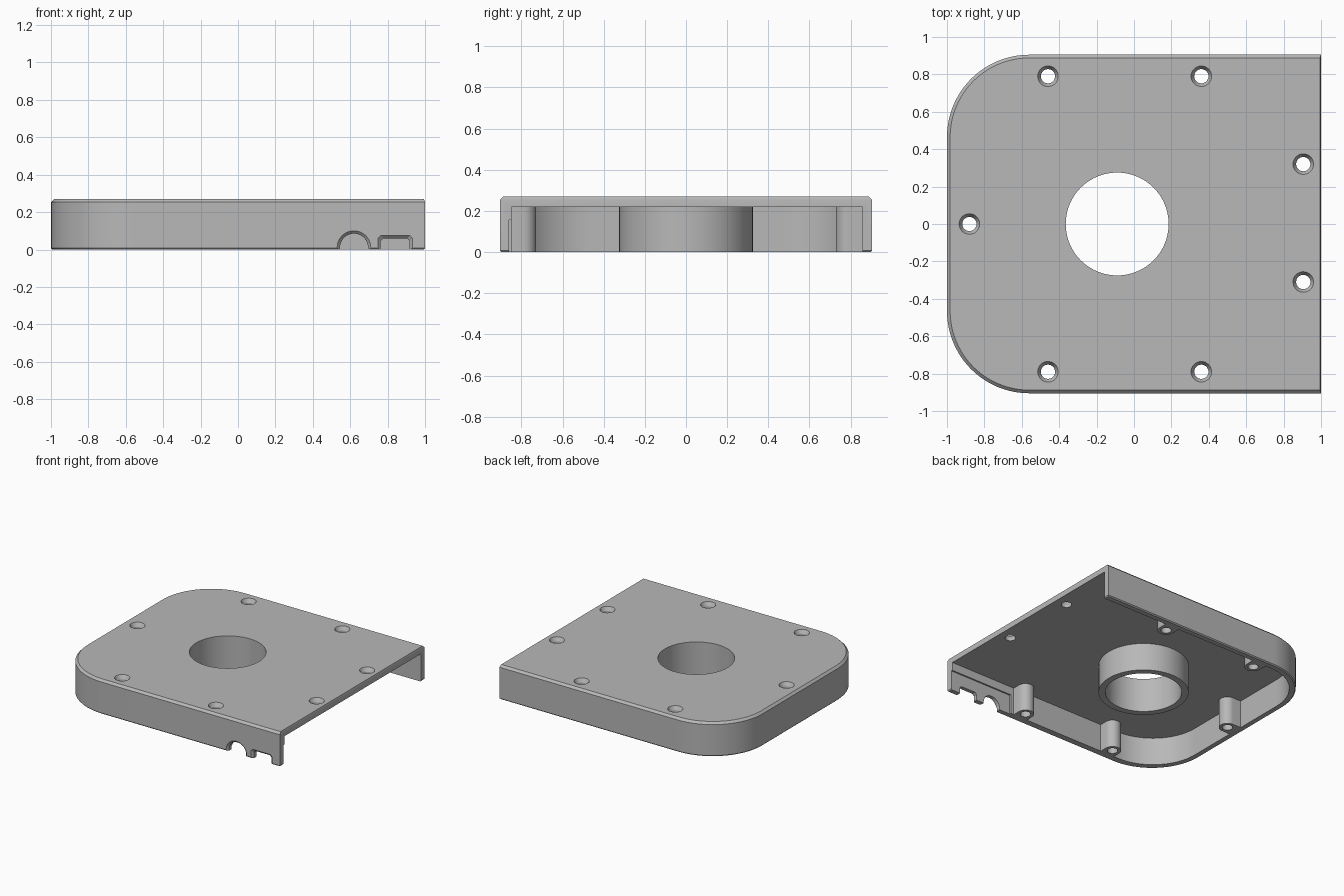
import bpy, bmesh, math

cube = bpy.data.objects.get("Cube")
if cube:
    bpy.data.objects.remove(cube)

grey = bpy.data.materials.new("light_grey")
grey.use_nodes = True
COLOUR = (0.48, 0.48, 0.48, 1)
grey.diffuse_color = COLOUR
grey.node_tree.nodes["Principled BSDF"].inputs["Base Color"].default_value = COLOUR


def loft(name, rings):
    """Solid through a stack of matching closed rings."""
    bm = bmesh.new()
    loops = [[bm.verts.new(p) for p in ring] for ring in rings]
    n = len(loops[0])
    for a, b in zip(loops, loops[1:]):
        for i in range(n):
            j = (i + 1) % n
            bm.faces.new((a[i], a[j], b[j], b[i]))
    bm.faces.new(loops[0])
    bm.faces.new(loops[-1])
    bmesh.ops.recalc_face_normals(bm, faces=bm.faces)
    mesh = bpy.data.meshes.new(name)
    bm.to_mesh(mesh)
    bm.free()
    mesh.materials.append(grey)
    ob = bpy.data.objects.new(name, mesh)
    bpy.context.collection.objects.link(ob)
    return ob


def cut(target, cutter):
    """Subtract the cutter and throw it away."""
    mod = target.modifiers.new("cut", 'BOOLEAN')
    mod.operation, mod.solver, mod.object = 'DIFFERENCE', 'EXACT', cutter
    bpy.context.view_layer.objects.active = target
    bpy.ops.object.modifier_apply(modifier=mod.name)
    bpy.data.objects.remove(cutter)


def outline(z, inset, x_end, front=0.0):
    """Plan shape: straight at +x, two large round corners at -x."""
    left, back, fr = -1 + inset, 0.905 - inset, -0.905 + inset + front
    r = 0.44 - inset
    pts = [(x_end, fr, z), (x_end, back, z)]
    for cy, start in ((back - r, 90), (fr + r, 180)):
        for k in range(25):
            a = math.radians(start + 90 * k / 24)
            pts.append((left + r + r * math.cos(a), cy + r * math.sin(a), z))
    return pts


def circle(x, y, z, r, n=48):
    return [(x + r * math.cos(2 * math.pi * k / n),
             y + r * math.sin(2 * math.pi * k / n), z) for k in range(n)]


def tube(x, y, z0, z1, r, n=48):
    return loft("cutter", [circle(x, y, z0, r, n), circle(x, y, z1, r, n)])


def box(x0, x1, y0, y1, z0, z1):
    return loft("cutter", [[(x0, y0, z), (x1, y0, z), (x1, y1, z), (x0, y1, z)]
                           for z in (z0, z1)])


# Outer body with chamfered top and bottom rims
HEIGHT, CEILING = 0.27, 0.22
cover = loft("cover", [outline(0, 0.008, 0.994), outline(0.008, 0, 1),
                       outline(HEIGHT - 0.017, 0, 1), outline(HEIGHT, 0.017, 0.994)])

# Hollow, open at +x, leaving the screw posts and the central collar standing
hollow = loft("hollow", [outline(-0.1, 0.047, 1.1, 0.01),
                         outline(CEILING, 0.047, 1.1, 0.01)])
HOLE_X = -0.09
side_posts = [(x, y) for x in (-0.46, 0.36) for y in (-0.79, 0.79)]
end_post = (-0.88, 0)
cut(hollow, tube(HOLE_X, 0, -0.2, 0.3, 0.325, 96))
POST = 0.062
for x, y in side_posts:
    cut(hollow, tube(x, y, -0.2, 0.3, POST))
    y0, y1 = sorted((y, math.copysign(0.95, y)))
    cut(hollow, box(x - POST, x + POST, y0, y1, -0.2, 0.3))
cut(hollow, tube(*end_post, -0.2, 0.3, POST))
cut(hollow, box(-1.05, end_post[0], -POST, POST, -0.2, 0.3))
cut(cover, hollow)

# Shallow recess inside the front wall behind the ports
cut(cover, box(0.45, 1.1, -0.86, -0.8, -0.1, 0.155))

# Central opening
cut(cover, tube(HOLE_X, 0, -0.2, 0.4, 0.275, 96))

# Countersunk screw holes
for x, y in side_posts + [end_post, (0.905, 0.32), (0.905, -0.31)]:
    cut(cover, loft("cutter", [circle(x, y, z, r, 32) for z, r in
        ((-0.1, 0.038), (HEIGHT - 0.03, 0.038), (HEIGHT, 0.055), (HEIGHT + 0.1, 0.055))]))


# Ports in the front wall with chamfered outer edges
def arch(y, r):
    pts = [(0.62 + r * math.cos(math.pi * k / 24), y,
            0.01 + r * math.sin(math.pi * k / 24)) for k in range(25)]
    return pts + [(0.62 - r, y, -0.1), (0.62 + r, y, -0.1)]


def slot(y, grow):
    w, top, c = 0.077 + grow, 0.06 + grow, 0.014
    half = [(w, -0.1), (w, top - c), (w - c, top)]
    half += [(-x, z) for x, z in reversed(half)]
    return [(0.84 + x, y, z) for x, z in half]


DEPTHS = ((-1.0, 0.015), (-0.905, 0.015), (-0.89, 0), (-0.8, 0))
cut(cover, loft("cutter", [arch(y, 0.075 + g) for y, g in DEPTHS]))
cut(cover, loft("cutter", [slot(y, g) for y, g in DEPTHS]))

# Smooth round walls, keep crisp edges
bpy.ops.object.select_all(action='DESELECT')
cover.select_set(True)
bpy.context.view_layer.objects.active = cover
bpy.ops.object.shade_smooth_by_angle(angle=math.radians(25))
